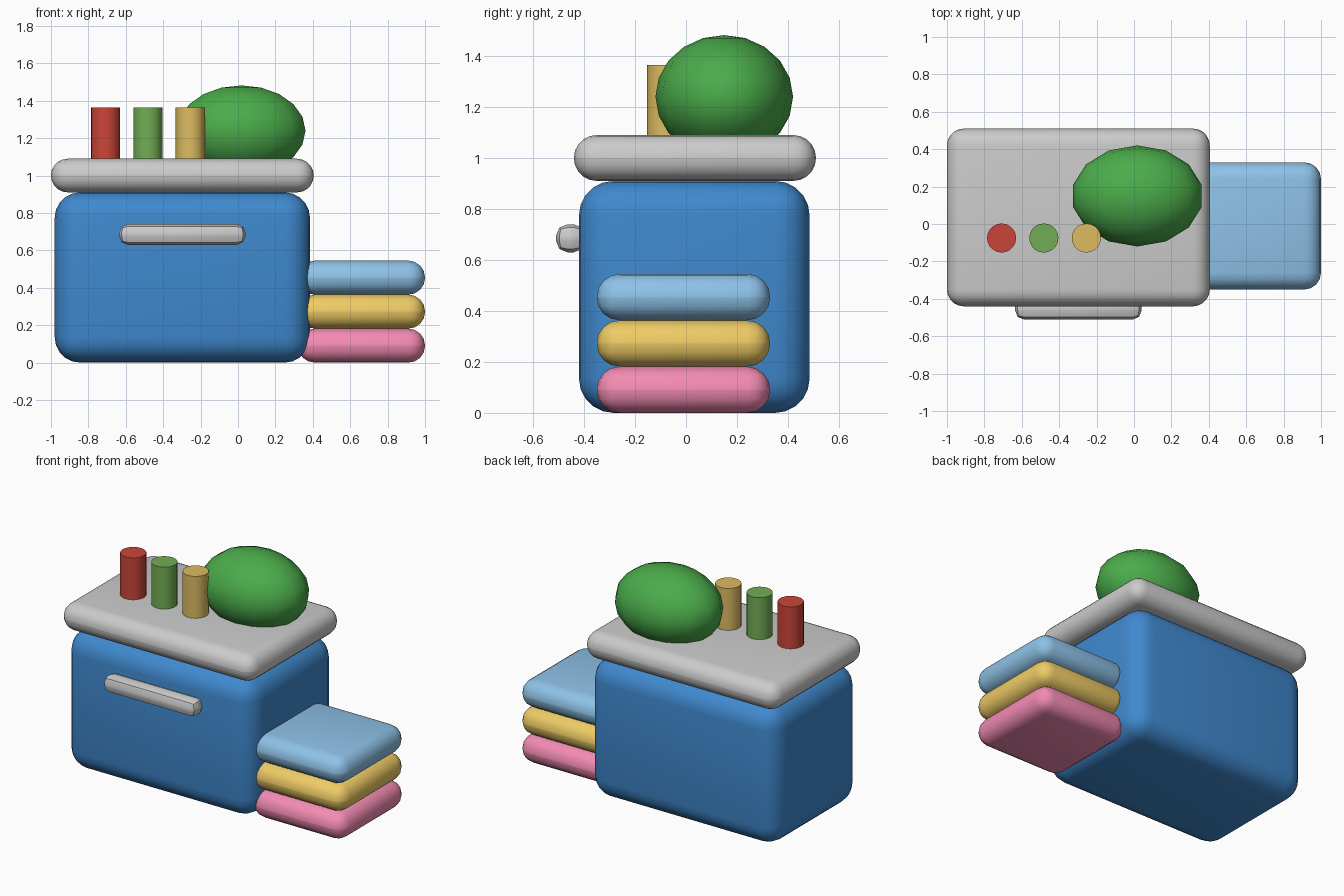
import bpy, math

if "Cube" in bpy.data.objects:
    bpy.data.objects.remove(bpy.data.objects["Cube"])

def paint(ob, name, rgb):
    m = bpy.data.materials.new(name)
    m.diffuse_color = (*rgb, 1)
    m.use_nodes = True
    m.node_tree.nodes["Principled BSDF"].inputs["Base Color"].default_value = m.diffuse_color
    ob.data.materials.append(m)

def smooth(ob, angle):
    bpy.ops.object.select_all(action='DESELECT')
    ob.select_set(True)
    bpy.context.view_layer.objects.active = ob
    bpy.ops.object.shade_smooth_by_angle(angle=math.radians(angle))

def rounded_box(name, x, y, z, radius, segments, rgb=None):
    """Box from (min, max) ranges with rounded edges."""
    bpy.ops.mesh.primitive_cube_add(size=1, location=[sum(r) / 2 for r in (x, y, z)])
    ob = bpy.context.object
    ob.name = name
    ob.scale = [r[1] - r[0] for r in (x, y, z)]
    bpy.ops.object.transform_apply(location=False, rotation=False, scale=True)
    b = ob.modifiers.new("round", 'BEVEL')
    b.width, b.segments = radius, segments
    bpy.ops.object.modifier_apply(modifier=b.name)
    smooth(ob, 40)
    if rgb:
        paint(ob, name + "_colour", rgb)
    return ob

# Cool box: body, overhanging lid, front handle
rounded_box("cooler_body", (-0.98, 0.385), (-0.42, 0.485), (0, 0.91), 0.135, 5, (0.05, 0.25, 0.62))
rounded_box("cooler_lid", (-1.0, 0.405), (-0.44, 0.51), (0.91, 1.09), 0.0895, 5)
rounded_box("front_handle", (-0.635, 0.04), (-0.51, -0.395), (0.63, 0.74), 0.045, 2)

# Stack of folded towels
towels = [("pink", (0.9, 0.26, 0.45)), ("yellow", (0.86, 0.6, 0.13)), ("pale_blue", (0.27, 0.54, 0.8))]
step = 0.545 / 3
for i, (label, rgb) in enumerate(towels):
    rounded_box(label + "_towel", (0.32, 1.0), (-0.35, 0.33),
                (i * step, (i + 1) * step), 0.0895, 4, rgb)

# Drink cans on the lid
cans = [("red", -0.708, (0.6, 0.06, 0.04)), ("green", -0.482, (0.17, 0.42, 0.09)),
        ("gold", -0.255, (0.72, 0.5, 0.12))]
for label, x, rgb in cans:
    bpy.ops.mesh.primitive_cylinder_add(vertices=20, radius=0.078, depth=0.285,
                                        location=(x, -0.075, 1.2225))
    can = bpy.context.object
    can.name = label + "_can"
    smooth(can, 40)
    paint(can, label + "_can_colour", rgb)

# Melon resting on the lid
bpy.ops.mesh.primitive_uv_sphere_add(segments=14, ring_count=10, radius=1,
                                     location=(0.018, 0.15, 1.24))
melon = bpy.context.object
melon.name = "melon"
melon.scale = (0.352, 0.27, 0.242)
bpy.ops.object.transform_apply(location=False, rotation=False, scale=True)
smooth(melon, 60)
paint(melon, "melon_colour", (0.07, 0.41, 0.07))
